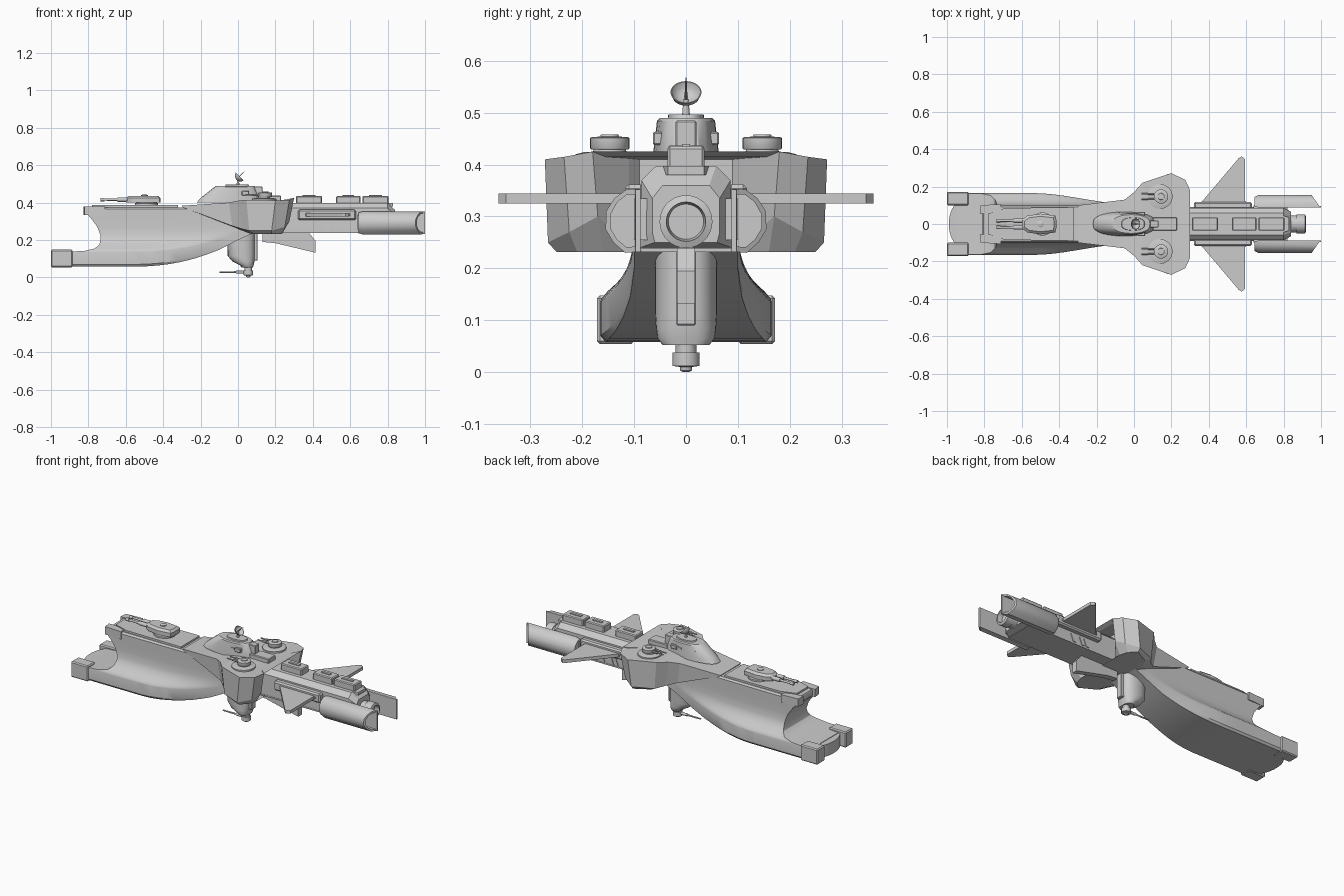
import bpy, bmesh
from math import sin, cos, pi, radians
from mathutils import Matrix, Vector


def loft(name, rings, mirror=False, smooth=None, strip=False, open_end=False):
    """Skin equal-length rings of 3D points; strip caps suit rings symmetric in y."""
    bm = bmesh.new()
    R = [[bm.verts.new(p) for p in r] for r in rings]
    n = len(R[0])
    for a, b in zip(R, R[1:]):
        for i in range(n):
            bm.faces.new((a[i], a[(i + 1) % n], b[(i + 1) % n], b[i]))
    for r in ([R[0]] if open_end else [R[0], R[-1]]):
        if strip:
            for i in range(n // 2 - 1):
                bm.faces.new((r[i], r[i + 1], r[n - 2 - i], r[n - 1 - i]))
        else:
            bm.faces.new(r)
    bmesh.ops.recalc_face_normals(bm, faces=bm.faces)
    me = bpy.data.meshes.new(name)
    bm.to_mesh(me)
    bm.free()
    ob = bpy.data.objects.new(name, me)
    bpy.context.collection.objects.link(ob)
    if mirror:
        m = ob.modifiers.new("mirror", 'MIRROR')
        m.use_axis = (False, True, False)
    if smooth:
        bpy.ops.object.select_all(action='DESELECT')
        ob.select_set(True)
        bpy.context.view_layer.objects.active = ob
        bpy.ops.object.shade_smooth_by_angle(angle=radians(smooth))
    return ob


def box(name, x, y, z, bevel=0.0, mirror=False):
    r = [[(a, b, c) for a, b in ((x[0], y[0]), (x[1], y[0]), (x[1], y[1]), (x[0], y[1]))] for c in z]
    ob = loft(name, r)
    if bevel:
        ob.modifiers.new("bevel", 'BEVEL').width = bevel
    if mirror:
        ob.modifiers.new("mirror", 'MIRROR').use_axis = (False, True, False)
    return ob


def plan(name, pts, z0, z1, mirror=False):
    return loft(name, [[(x, y, z) for x, y in pts] for z in (z0, z1)], mirror)


def side(name, pts, y0, y1, mirror=False):
    return loft(name, [[(x, y, z) for x, z in pts] for y in (y0, y1)], mirror)


def lathe(name, prof, at, axis=(0, 0, 1), n=24, mirror=False):
    q = Vector((0, 0, 1)).rotation_difference(Vector(axis))
    rings = [[Vector(at) + q @ Vector((r * cos(2 * pi * i / n), r * sin(2 * pi * i / n), h))
              for i in range(n)] for r, h in prof]
    return loft(name, rings, mirror, 35)


def interp(x, tab):
    for (a, p), (b, q) in zip(tab, tab[1:]):
        if x <= b:
            return p + (q - p) * max(0, (x - a) / (b - a))
    return tab[-1][1]


# main hull: (height, bow x, half width) per waterline
LEVELS = [(.058, -.95, .155), (.07, -.95, .165), (.135, -.95, .165), (.142, -.82, .163), (.155, -.765, .152),
          (.175, -.742, .13), (.2, -.735, .112), (.225, -.735, .103), (.27, -.752, .1), (.315, -.785, .1),
          (.34, -.81, .1), (.365, -.81, .1), (.375, -.805, .092)]
KEEL = [(-.5, .058), (-.4, .066), (-.3, .083), (-.2, .11), (-.1, .148), (0, .2), (.1, .245)]
FLARE = [(-.5, 1), (-.4, .85), (-.3, .6), (-.2, .35), (-.1, .12), (0, 0)]
rings = []
for s in range(21):
    half = []
    for z, xf, w in LEVELS:
        x = xf + (.1 - xf) * s / 20
        zb = interp(x, KEEL)
        zz = zb + (z - .058) * (.375 - zb) / .317
        half.append((x, .1 + (w - .1) * interp(x, FLARE) if w > .1 else w, zz))
    rings.append(half + [(x, -y, z) for x, y, z in reversed(half)])
loft("main_hull", rings, smooth=30, strip=True)

# ram nose and bow cheeks
arc = [(-.93 - .06 * cos(a * pi / 16), .115 * sin(a * pi / 16)) for a in range(-8, 9)]
plan("ram_nose", arc + [(-.85, .115), (-.85, -.115)], .06, .132)
box("ram_cheek", (-1, -.885), (.1, .172), (.054, .148), .006, True)
plan("bow_cap", [(-.825, .055), (-.82, .1), (-.71, .107), (-.71, .075), (-.79, .055)], .333, .38, True)
plan("bow_deck", [(-.78, -.055), (-.78, .055), (-.69, .085), (-.32, .09), (-.32, -.09), (-.69, -.085)], .37, .386)

# mid body with swept shoulders
top = [(-.3, .1, .383), (-.05, .13, .4), (0, .17, .41), (.045, .22, .415), (.2, .272, .41),
       (.275, .235, .415), (.3, .18, .425), (.23, .11, .412), (.2, .09, .41)]
low = [(-.295, .1, .375), (-.03, .125, .275), (.02, .165, .26), (.06, .215, .25), (.18, .266, .25),
       (.25, .225, .27), (.275, .17, .3), (.22, .11, .25), (.2, .09, .245)]
bot = [(-.29, .07, .37), (.0, .09, .26), (.06, .14, .235), (.09, .2, .232), (.18, .25, .232),
       (.22, .21, .232), (.235, .16, .232), (.21, .11, .232), (.2, .085, .232)]
full = lambda h: h + [(x, -y, z) for x, y, z in reversed(h)]
loft("mid_body", [full(h) for h in (bot, low, top)], strip=True)


# bridge tower: rounded boat-shaped plan, tapering upward
def oval(x0, x1, w, z, n=24):
    c, r = (x0 + x1) / 2, (x1 - x0) / 2
    return [(c + r * cos(2 * pi * i / n),
             w * (1 if sin(2 * pi * i / n) >= 0 else -1) * abs(sin(2 * pi * i / n)) ** .7, z) for i in range(n)]


loft("bridge_tower", [oval(-.22, .12, .065, .4), oval(-.2, .115, .063, .425), oval(-.125, .09, .056, .484),
                      oval(-.115, .085, .05, .49)], smooth=30)
loft("bridge_roof", [oval(-.07, .06, .036, .485), oval(-.065, .055, .034, .497)], smooth=30)
for i in range(4):
    x = -.1 + .045 * i
    box("bridge_window", (x, x + .025), (.04, .06 - .003 * abs(i - 2)), (.448, .458), 0, True)
box("bridge_sponson", (.02, .06), (.045, .064), (.438, .463), .003, True)
box("bridge_rear_block", (.06, .13), (-.02, .02), (.4, .485), .003)
box("tower_link", (.1, .23), (-.035, .035), (.4, .437), .004)

# radar dish
lathe("radar_mast", [(.008, 0), (.005, .035)], (0, 0, .49), n=12)
ax = Vector((.7, 0, .7)).normalized()
lathe("radar_dish", [(.004, 0), (.017, .005), (.026, .014), (.03, .025), (.028, .025), (.023, .014), (.014, .008),
                     (.002, .006)], Vector((-.008, 0, .522)), ax)
lathe("radar_spike", [(.003, 0), (.0012, .058)], Vector((-.006, 0, .526)), ax, 8)

# rear body
sec = lambda x, k, zt: full([(x, .088 * k, .24), (x, .088, .26), (x, .086, .37), (x, .058, zt)])
rear = loft("rear_body", [sec(.18, 1, .397), sec(.8, 1, .397)], strip=True)
tail = [(.06, .25), (.065, .27), (.065, .335), (.045, .36)]
loft("rear_taper", [sec(.8, 1, .397), full([(.84, y, z) for y, z in tail])], strip=True)
box("rear_keel_plate", (.2, .8), (-.09, .09), (.238, .246))
plan("rear_deck_lip", [(.78, -.05), (.78, .05), (.83, .035), (.83, -.035)], .38, .397)
lathe("engine_nozzle", [(.045, 0), (.045, .04), (.051, .04), (.051, .085), (.038, .09), (.034, .06), (.001, .06)],
      (.83, 0, .29), (1, 0, 0), 28)
for x0, x1 in ((.31, .45), (.525, .655), (.665, .805)):
    box("deck_module", (x0, x1), (-.036, .036), (.39, .435), .005)
    box("module_hatch", (x0 + .035, x1 - .035), (-.008, .008), (.43, .44))
for x in (.39, .42, .48):
    side("hull_vent", [(x, .25), (x + .018, .25), (x + .035, .293), (x + .017, .293)], .08, .092, True)

# side rails and wings
box("wing_rail", (.32, .63), (.08, .118), (.306, .362), .008, True)
box("rail_slot", (.36, .6), (.11, .122), (.328, .342), .003, True)
plan("wing", [(.355, .11), (.56, .352), (.575, .361), (.594, .347), (.594, .11)], .325, .344, True)

# engine pods: hollow D-shaped shells with a longer flat inner plate
outer = [(.09, .353), (.115, .352), (.138, .335), (.154, .31), (.155, .275), (.14, .25), (.117, .23), (.09, .232)]
inner = [(.098, .342), (.114, .342), (.132, .328), (.145, .305), (.146, .278), (.133, .256), (.115, .241),
         (.098, .242)]
slant = lambda pts: [(.995 - (y - .09) * .7, y, z) for y, z in pts]
at = lambda pts, x: [(x, y, z) for y, z in pts]
shrink = [(.09 + (y - .09) * .85, .292 + (z - .292) * .9) for y, z in outer]
loft("engine_pod", [at(shrink, .645), at(outer, .665), slant(outer), slant(inner), at(inner, .76), at(inner, .75)],
     True, 40)
box("pod_inner_plate", (.66, 1), (.088, .097), (.232, .352), 0, True)
box("pod_mount", (.64, .82), (.06, .1), (.255, .335), 0, True)

# ventral fin
side("ventral_fin", [(.13, .25), (.13, .19), (.2, .183), (.415, .132), (.415, .195), (.37, .25)], -.017, .017)

# ventral pylon with gun
loft("ventral_pylon", [oval(-.06, .09, .06, .25), oval(-.055, .09, .06, .115), oval(-.03, .088, .058, .085),
                       oval(.01, .083, .055, .065), oval(.02, .08, .045, .052)], smooth=35)
box("pylon_spine", (.07, .105), (-.019, .019), (.09, .25), .003)
lathe("ventral_gun_mount", [(.02, .06), (.02, .038), (.026, .038), (.026, .012), (.012, .01), (.011, .003),
                            (.005, 0)], (.055, 0, 0))
lathe("ventral_gun_barrel", [(.008, 0), (.008, .05), (.005, .05), (.004, .14)], (.04, 0, .028), (-1, 0, 0), 12)

# bow gun turret
lathe("bow_turret_ring", [(.062, 0), (.062, .012), (.05, .018)], (-.49, 0, .384), n=32)
body = [(-.6, .022), (-.57, .045), (-.5, .055), (-.42, .045), (-.415, .02)]
body += [(x, -y) for x, y in reversed(body)]
loft("bow_turret", [[(x, y, .4) for x, y in body], [(x, y, .424) for x, y in body],
                    [(-.5 + (x + .5) * .85, y * .75, .436) for x, y in body]])
lathe("bow_turret_hatch", [(.018, 0), (.018, .008), (.01, .012)], (-.5, 0, .432), n=16)
lathe("bow_gun_barrel", [(.012, 0), (.012, .06), (.007, .06), (.006, .13), (.009, .13), (.009, .15)],
      (-.585, .018, .416), (-1, 0, 0), 12, True)

# shoulder turrets
lathe("shoulder_turret_base", [(.066, 0), (.066, .015), (.05, .019), (.032, .02), (.03, .03)], (.14, .147, .405),
      n=32, mirror=True)
lathe("shoulder_turret", [(.036, 0), (.038, .003), (.038, .022), (.035, .024), (.018, .025), (.017, .029)],
      (.145, .147, .429), mirror=True)
for dy in (-.014, .014):
    lathe("shoulder_gun_barrel", [(.006, 0), (.006, .04), (.004, .04), (.004, .075)], (.115, .147 + dy, .441),
          (-1, 0, 0), 10, True)
